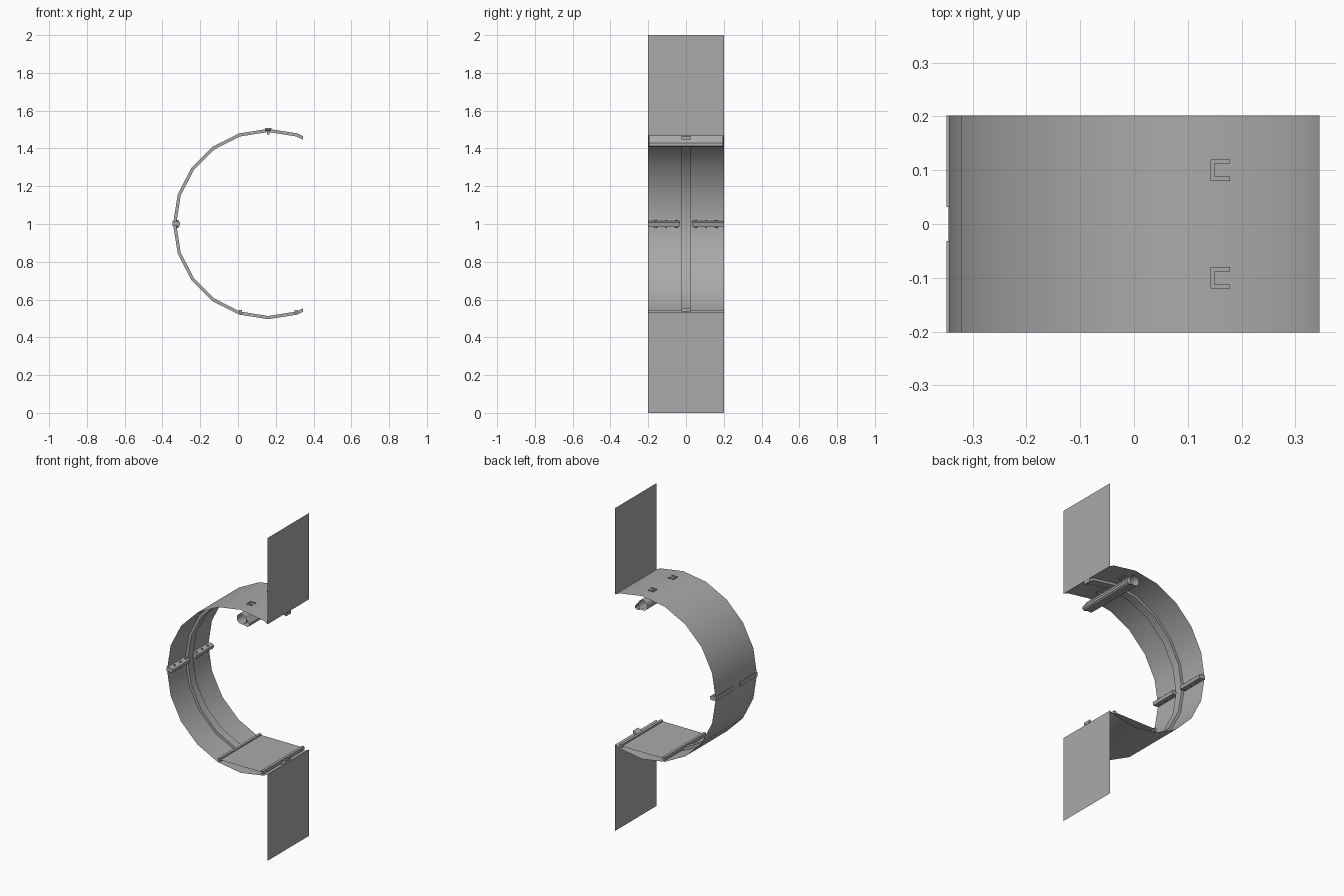
import bpy, bmesh, math
from mathutils import Vector

if "Cube" in bpy.data.objects:
    bpy.data.objects.remove(bpy.data.objects["Cube"])

grey = bpy.data.materials.new("plain_grey")
grey.use_nodes = True
grey.diffuse_color = (0.4, 0.4, 0.4, 1)
grey.node_tree.nodes["Principled BSDF"].inputs["Base Color"].default_value = grey.diffuse_color

CX, CZ, R = 0.16, 1.0, 0.505      # ring centre and radius
EDGE, HALF = 0.345, 0.202         # wall plane and half width


def finish(name, bm, smooth=False):
    mesh = bpy.data.meshes.new(name)
    bm.to_mesh(mesh)
    bm.free()
    mesh.materials.append(grey)
    ob = bpy.data.objects.new(name, mesh)
    bpy.context.collection.objects.link(ob)
    if smooth:
        bpy.ops.object.select_all(action='DESELECT')
        bpy.context.view_layer.objects.active = ob
        ob.select_set(True)
        bpy.ops.object.shade_smooth_by_angle(angle=math.radians(35))
    return ob


def sweep(name, profile, y0, y1, closed=False, caps=False, smooth=False):
    """Extrude an x-z profile along y."""
    bm = bmesh.new()
    rows = [[bm.verts.new((x, y, z)) for x, z in profile] for y in (y0, y1)]
    n = len(profile)
    for i in range(n if closed else n - 1):
        j = (i + 1) % n
        bm.faces.new((rows[0][i], rows[0][j], rows[1][j], rows[1][i]))
    if caps:
        for row in rows:
            bm.faces.new(row)
    bmesh.ops.recalc_face_normals(bm, faces=bm.faces)
    return finish(name, bm, smooth)


def box(name, x0, x1, y0, y1, z0, z1):
    return sweep(name, [(x0, z0), (x1, z0), (x1, z1), (x0, z1)], y0, y1, True, True)


def arc(radius):
    """Twenty-sided arc, cut off at the wall plane."""
    pts = [Vector((CX + radius * math.cos(a), CZ + radius * math.sin(a)))
           for a in (math.radians(54 + 18 * i) for i in range(15))]
    for end, inner in ((0, 1), (-1, -2)):
        t = (EDGE - pts[inner].x) / (pts[end].x - pts[inner].x)
        pts[end] = pts[inner].lerp(pts[end], t)
    return [tuple(p) for p in pts]


def circle(x, z, r, n=16):
    return [(x + r * math.cos(math.tau * i / n), z + r * math.sin(math.tau * i / n))
            for i in range(n)]


# Curved shell and the walls above and below its opening
shell = arc(R)
sweep("curved_shell", shell, -HALF, HALF, smooth=True)
top, bottom = shell[0][1], shell[-1][1]
sweep("upper_wall", [(EDGE, top), (EDGE, 2)], -HALF, HALF)
sweep("lower_wall", [(EDGE, 0), (EDGE, bottom)], -HALF, HALF)

# Raised rib round the inside, built span by span
outer, inner = arc(R - 0.001), arc(R - 0.018)
bm = bmesh.new()
rings = [[bm.verts.new((p[0], y, p[1])) for p, y in
          ((o, -0.025), (i, -0.025), (i, 0.025), (o, 0.025))]
         for o, i in zip(outer, inner)]
for a, b in zip(rings, rings[1:]):
    for k in range(3):
        bm.faces.new((a[k], a[k + 1], b[k + 1], b[k]))
bm.faces.new(rings[0])
bm.faces.new(rings[-1])
bmesh.ops.recalc_face_normals(bm, faces=bm.faces)
finish("centre_rib", bm, True)

# Floor plate with a rail along each edge
sweep("floor_plate", [(0.005, 0.537), (0.312, 0.537)], -HALF, HALF)
for name, x in (("inner_floor_rail", 0.012), ("outer_floor_rail", 0.306)):
    box(name, x - 0.008, x + 0.008, -HALF, HALF, 0.527, 0.546)

# Side brackets with small pegs, one each side of the rib
for side, label in ((-1, "front"), (1, "back")):
    y0, y1 = sorted((side * 0.032, side * HALF))
    sweep(label + "_bracket", [(-0.348, 0.99), (-0.31, 0.988), (-0.306, 1.008),
                               (-0.32, 1.016), (-0.348, 1.016)], y0, y1, True, True)
    for k in range(3):
        bm = bmesh.new()
        bmesh.ops.create_cone(bm, cap_ends=True, segments=8, radius1=0.006,
                              radius2=0.006, depth=0.042)
        bmesh.ops.translate(bm, verts=bm.verts,
                            vec=(-0.322, side * (0.052 + 0.054 * k), 1.0))
        finish(label + "_peg", bm, True)

# Lamp tube under the roof with a lipped shade
sweep("lamp_tube", circle(CX, 1.445, 0.032), -0.195, 0.195, True, smooth=True)
sweep("lamp_shade", [(0.19, 1.456), (0.212, 1.428), (0.212, 1.414), (0.2, 1.407),
                     (0.186, 1.41), (0.168, 1.416)], -0.195, 0.195, smooth=True)

# Lamp hangers and the U-shaped clips on the roof
for side, label in ((-1, "front"), (1, "back")):
    y = side * 0.1
    box(label + "_hanger", CX - 0.006, CX + 0.006, y - 0.008, y + 0.008, 1.474, 1.503)
    box(label + "_hanger_foot", CX - 0.016, CX + 0.016, y - 0.02, y + 0.02, 1.492, 1.498)
    box(label + "_clip_bar", CX - 0.018, CX - 0.01, y - 0.02, y + 0.02, 1.5, 1.509)
    for d in (-0.016, 0.016):
        box(label + "_clip_arm", CX - 0.018, CX + 0.018, y + d - 0.004, y + d + 0.004, 1.5, 1.509)
